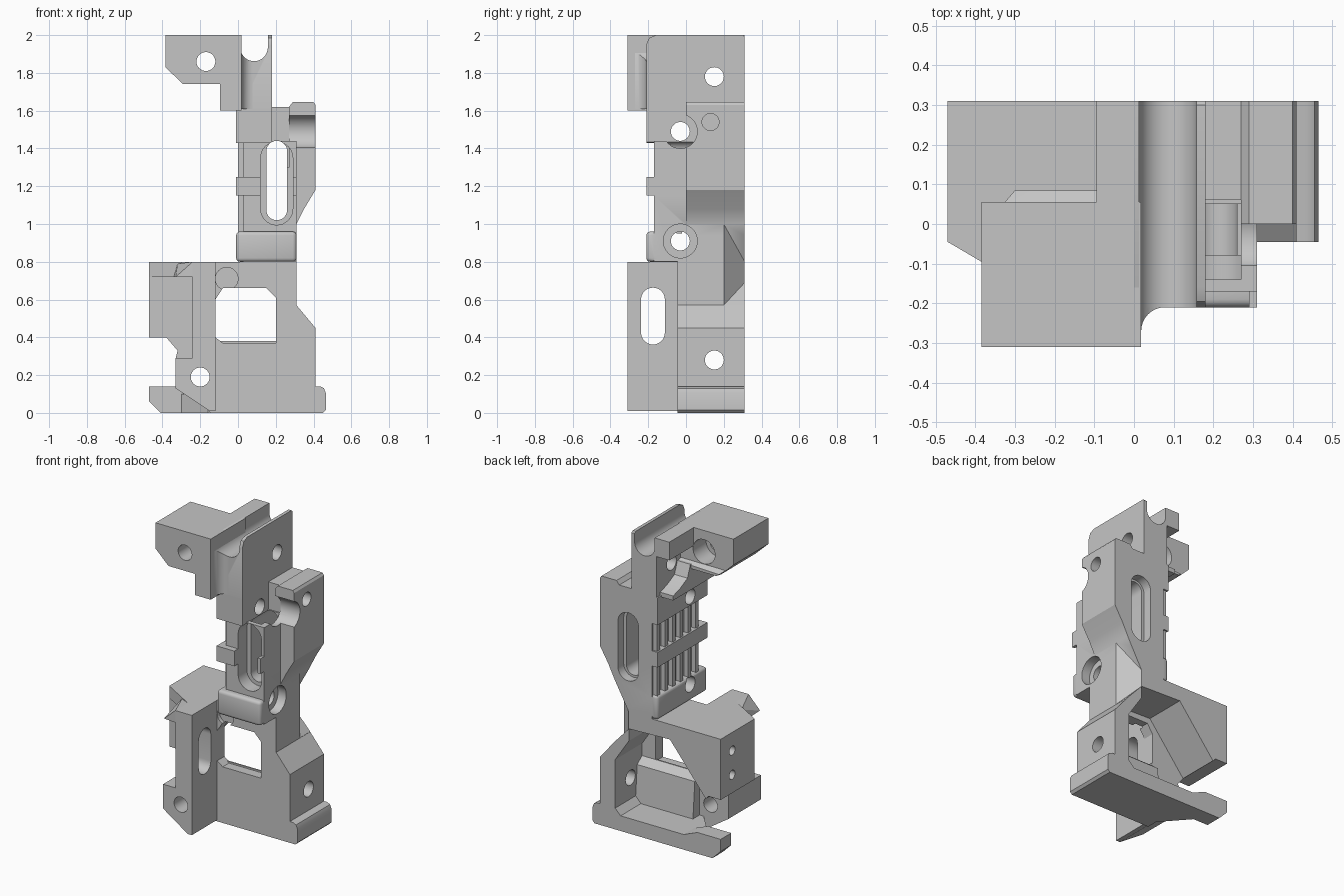
import bpy, bmesh, math
from mathutils import Vector

if "Cube" in bpy.data.objects:
    bpy.data.objects.remove(bpy.data.objects["Cube"], do_unlink=True)

grey = bpy.data.materials.new("machined_grey")
grey.use_nodes = True
COLOUR = (0.56, 0.56, 0.56, 1)
grey.diffuse_color = COLOUR
grey.node_tree.nodes["Principled BSDF"].inputs["Base Color"].default_value = COLOUR


def make(name, bm, bevel=0):
    bmesh.ops.recalc_face_normals(bm, faces=bm.faces[:])
    if bevel:
        bmesh.ops.bevel(bm, geom=bm.edges[:], offset=bevel, segments=3,
                        profile=0.5, affect='EDGES', clamp_overlap=True)
    mesh = bpy.data.meshes.new(name)
    bm.to_mesh(mesh)
    bm.free()
    mesh.materials.append(grey)
    ob = bpy.data.objects.new(name, mesh)
    bpy.context.collection.objects.link(ob)
    return ob


def prism(axis, pts, a, b, bevel=0, name="piece"):
    """Extrude a 2D outline along an axis from a to b."""
    place = {'x': lambda p, d: (d, p[0], p[1]),
             'y': lambda p, d: (p[0], d, p[1]),
             'z': lambda p, d: (p[0], p[1], d)}[axis]
    bm = bmesh.new()
    near = [bm.verts.new(place(p, a)) for p in pts]
    far = [bm.verts.new(place(p, b)) for p in pts]
    bm.faces.new(near)
    bm.faces.new(far)
    for i in range(len(pts)):
        j = (i + 1) % len(pts)
        bm.faces.new((near[i], near[j], far[j], far[i]))
    return make(name, bm, bevel)


def box(x0, x1, y0, y1, z0, z1, bevel=0, name="piece"):
    return prism('y', [(x0, z0), (x1, z0), (x1, z1), (x0, z1)], y0, y1, bevel, name)


def slot(axis, u, v0, v1, r, a, b):
    """Upright capsule prism; a cylinder when v0 equals v1."""
    pts = []
    for v, start in ((v1, 0), (v0, math.pi)):
        for i in range(17 if v0 != v1 else 16):
            t = start + math.pi * i / 16
            pts.append((u + r * math.cos(t), v + r * math.sin(t)))
    return prism(axis, pts, a, b)


def hull(pts, name="piece"):
    bm = bmesh.new()
    for p in pts:
        bm.verts.new(Vector(p))
    bmesh.ops.convex_hull(bm, input=bm.verts[:])
    return make(name, bm)


def waist():
    """Wedge that hollows the back corner between housing and lug."""
    return hull([(.311, .2, 1), (.311, .2, .57), (.2, .311, .8), (.2, .311, .69),
                 (.311, .311, 1), (.311, .311, .57)])


def channel():
    return slot('y', .085, 1.935, 2.2, .073, -.5, .5)


def combine(body, others, op):
    for other in others:
        mod = body.modifiers.new("join", 'BOOLEAN')
        mod.operation, mod.solver, mod.object = op, 'EXACT', other
        bpy.context.view_layer.update()
        graph = bpy.context.evaluated_depsgraph_get()
        mesh = bpy.data.meshes.new_from_object(body.evaluated_get(graph))
        body.modifiers.clear()
        body.data = mesh
        bpy.data.objects.remove(other, do_unlink=True)


def add(body, *others):
    combine(body, others, 'UNION')


def cut(body, *others):
    combine(body, others, 'DIFFERENCE')


# Lower housing, hollow and open to the back and to one side
housing = prism('y', [(-.33, 0), (.41, 0), (.41, .45), (.31, .57), (.31, .8), (-.47, .8),
                      (-.47, .4), (-.38, .4), (-.32, .33), (-.33, .29)],
                -.045, .31, name="lower_housing")
cut(housing,
    prism('y', [(.26, .1), (.3, .14), (.3, .46), (.2, .61), (.2, .69), (-.1, .7),
                (-.36, .38), (-.6, .38), (-.6, .1)], .03, .4),
    prism('y', [(-.08, .37), (.2, .37), (.2, .61), (.15, .66), (-.08, .66), (-.12, .6),
                (-.12, .4)], -.2, .1),
    slot('x', .15, .28, .28, .05, .2, .5),
    slot('x', .19, .68, .68, .03, -.5, -.39),
    slot('x', .19, .52, .52, .03, -.5, -.39),
    slot('y', -.2, .19, .19, .05, -.1, .1),
    slot('y', -.06, .71, .71, .06, -.2, -.02),
    prism('y', [(-.4, .13), (-.33, .13), (-.15, .01), (-.14, -.1), (-.4, -.1)], -.1, .04),
    prism('z', [(-.15, .03), (-.3, .2), (-.4, .2), (-.4, .03)], -.1, .12),
    waist())

# Thick sill under the window
prism('x', [(.02, .09), (.1, .09), (.08, .34), (.03, .38), (.02, .38)], -.12, .305,
      name="window_sill")

# Base rail with a tab at the far end
prism('y', [(.3, 0), (.45, 0), (.465, .015), (.465, .105), (.455, .13), (.435, .14),
            (.3, .14)], -.045, .31, name="base_rail")
prism('y', [(-.47, .06), (-.41, 0), (-.2, 0), (-.2, .1), (-.3, .14), (-.47, .14)],
      .2, .31, name="base_tab")

# Front clamp block
clamp = prism('y', [(-.33, .13), (-.15, .01), (-.12, .01), (-.12, .8), (-.24, .8),
                    (-.24, .29), (-.33, .29)], -.31, 0, name="clamp_block")
cut(clamp, slot('x', -.175, .425, .6, .063, -.5, .2),
    slot('y', -.2, .19, .19, .05, -.5, .2))

# Slanted flap beside the clamp
prism('z', [(-.47, -.03), (-.47, -.045), (-.24, -.18), (-.22, -.18), (-.22, -.03)],
      .72, .8, name="clamp_flap")
hull([(-.24, -.31, .8), (-.24, -.31, .72), (-.33, -.3, .72), (-.24, -.1, .8),
      (-.24, -.1, .72), (-.34, -.12, .72), (-.32, -.12, .79)], "flap_tip")

# Central spine with wide pads and a crossing band
spine = box(.03, .31, -.17, .31, .79, 1.44, name="spine")
add(spine,
    box(-.01, .31, -.21, .31, .8, .96, .02),
    box(-.01, .31, -.21, .31, 1.15, 1.25),
    box(.15, .29, .06, .31, 1, 1.62),
    prism('y', [(.27, 1.62), (.29, 1.645), (.4, 1.645), (.41, 1.63),
                (.41, 1.18), (.35, 1.08), (.31, 1), (.27, 1)], 0, .31),
    box(-.01, .18, -.21, .31, 1.43, 1.61))
cut(spine,
    box(.03, .33, -.3, -.046, .7, .801),
    slot('y', .205, 1.08, 1.35, .085, -.4, -.08),
    box(.18, .27, -.14, .05, 1.3, 1.7),
    slot('y', .205, 1.075, 1.385, .055, -.4, .5),
    slot('y', .205, 1.08, 1.38, .075, .25, .5),
    slot('x', -.03, 1.49, 1.49, .09, .18, .5),
    slot('x', -.03, .91, .91, .09, .25, .5),
    slot('x', -.03, 1.49, 1.49, .05, -.2, .5),
    slot('x', -.03, .91, .91, .05, -.2, .5),
    slot('x', .13, 1.54, 1.54, .045, .33, .5),
    waist())

# Upright grooves are left between these ribs
for i in range(6):
    y = -.13 + .08 * i
    box(0, .04, y, y + .03, .95, 1.44, name="side_rib")

# Upper plate with a round channel along its top
plate = prism('x', [(-.21, 1.58), (.31, 1.58), (.31, 1.99), (.3, 2), (-.16, 2),
                    (-.195, 1.985), (-.21, 1.95)], 0, .18, name="upper_plate")
cut(plate, channel(), slot('x', .15, 1.78, 1.78, .05, -.2, .5))
box(-.095, .012, 0, .31, 1.88, 2, name="channel_arm")

# Overhanging head block with a stepped ledge behind it
head = prism('y', [(-.385, 2), (-.385, 1.83), (-.29, 1.74), (-.095, 1.74), (-.095, 1.6),
                   (.018, 1.6), (.018, 2)], -.31, .055, name="head_block")
cut(head, slot('y', -.17, 1.86, 1.86, .05, -.5, .3),
    slot('y', -.17, 1.86, 1.86, .08, -.08, .3))
hull([(-.33, .05, 1.78), (-.29, .05, 1.74), (-.3, .085, 1.755), (-.28, .085, 1.74),
      (0, .085, 1.74), (0, .05, 1.78), (0, .085, 1.765)], "head_ledge")
prism('x', [(.04, 1.6), (.27, 1.6), (.27, 1.63), (.2, 1.65), (.12, 1.69), (.09, 1.77),
            (.04, 1.77)], -.095, .01, name="ledge_foot")

# Curved fillet between head block and plate
arc = [math.pi * i / 16 for i in range(9)]
fillet = prism('z', [(.01, -.2), (.01, -.27)] + [(.018 + .06 * (1 - math.cos(t)),
               -.27 + .06 * math.sin(t)) for t in arc] + [(.078, -.2)],
               1.61, 1.97, name="head_fillet")
cut(fillet, channel())

# Smooth curved walls while keeping crisp edges
bpy.ops.object.select_all(action='DESELECT')
for ob in bpy.context.collection.objects:
    if ob.type == 'MESH' and grey.name in ob.data.materials:
        ob.select_set(True)
        bpy.context.view_layer.objects.active = ob
bpy.ops.object.shade_smooth_by_angle(angle=math.radians(30))
